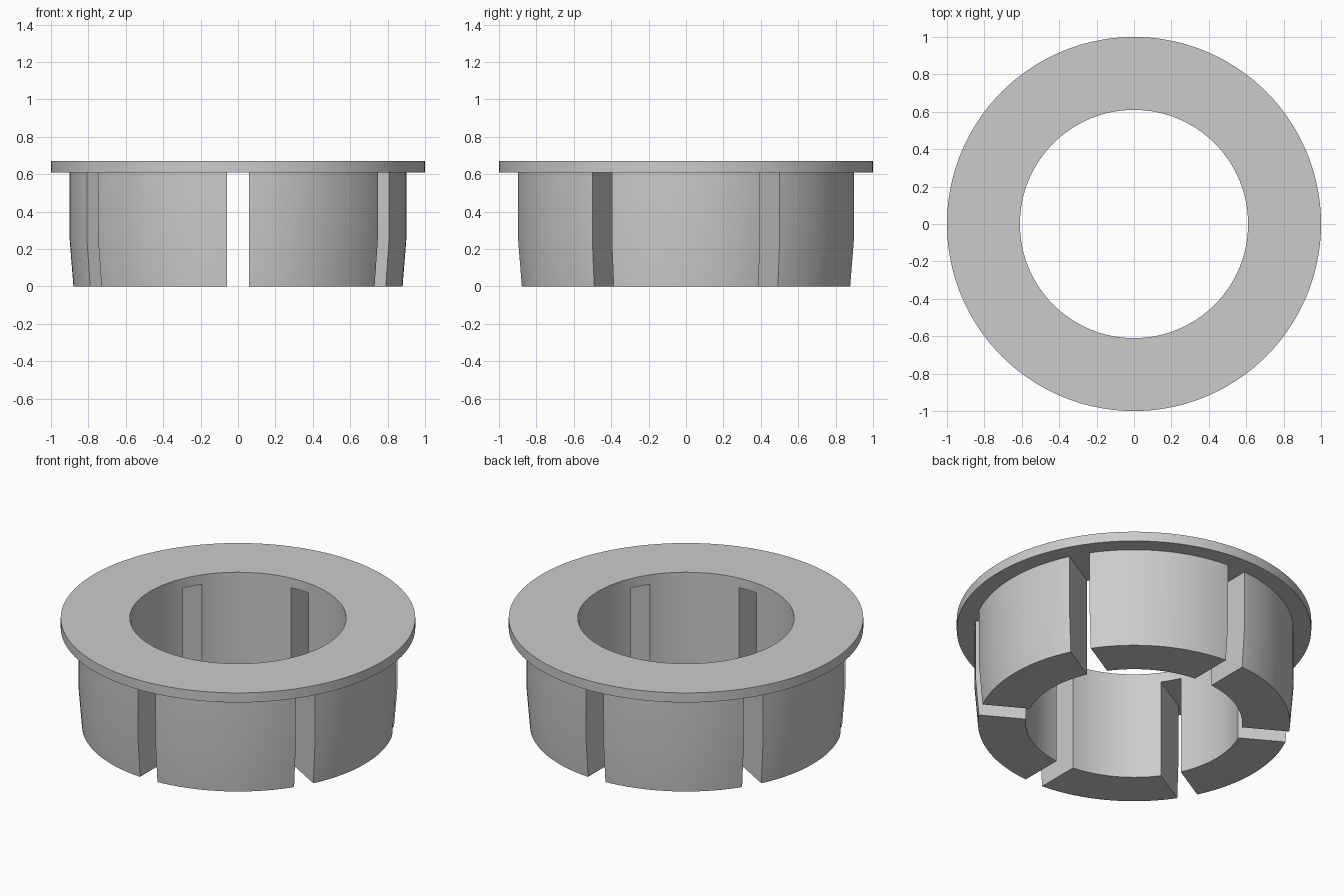
import bpy, bmesh, math
from mathutils import Matrix, Vector

if "Cube" in bpy.data.objects:
    bpy.data.objects.remove(bpy.data.objects["Cube"])

STEPS = 144
SLOTS = 6
SLOT_WIDTH = 0.12
FLANGE_Z = 0.61

# Plain grey plastic
grey = bpy.data.materials.new("grey plastic")
grey.use_nodes = True
colour = (0.6, 0.6, 0.6, 1)
grey.diffuse_color = colour
grey.node_tree.nodes["Principled BSDF"].inputs["Base Color"].default_value = colour


def make_object(name, bm):
    bmesh.ops.recalc_face_normals(bm, faces=bm.faces)
    mesh = bpy.data.meshes.new(name)
    bm.to_mesh(mesh)
    bm.free()
    obj = bpy.data.objects.new(name, mesh)
    bpy.context.collection.objects.link(obj)
    return obj


# Bushing body: flange and tapered collar revolved as one closed section
profile = [(0.61, 0), (0.88, 0), (0.90, 0.25), (0.90, FLANGE_Z),
           (1.0, FLANGE_Z), (1.0, 0.67), (0.61, 0.67)]
bm = bmesh.new()
rings = []
for i in range(STEPS):
    a = math.tau * i / STEPS
    rings.append([bm.verts.new((r * math.cos(a), r * math.sin(a), z)) for r, z in profile])
for i, ring in enumerate(rings):
    after = rings[(i + 1) % STEPS]
    for j in range(len(profile)):
        k = (j + 1) % len(profile)
        bm.faces.new((ring[j], after[j], after[k], ring[k]))
body = make_object("flanged_bushing", bm)
body.data.materials.append(grey)

# Radial slots that split the collar into six fingers
bm = bmesh.new()
for i in range(SLOTS):
    turn = Matrix.Rotation(math.tau * (i + 0.5) / SLOTS, 4, "Z")
    place = Matrix.Translation(Vector((0.725, 0, FLANGE_Z / 2 - 0.1)))
    size = Matrix.Diagonal((0.45, SLOT_WIDTH, FLANGE_Z + 0.2, 1))
    bmesh.ops.create_cube(bm, size=1, matrix=turn @ place @ size)
cutter = make_object("slot_cutter", bm)
cutter.hide_render = True

cut = body.modifiers.new("slots", "BOOLEAN")
cut.operation = "DIFFERENCE"
cut.solver = "EXACT"
cut.object = cutter

bpy.ops.object.select_all(action="DESELECT")
bpy.context.view_layer.objects.active = body
body.select_set(True)
bpy.ops.object.modifier_apply(modifier=cut.name)
bpy.data.objects.remove(cutter)
bpy.ops.object.shade_smooth_by_angle(angle=math.radians(30))
